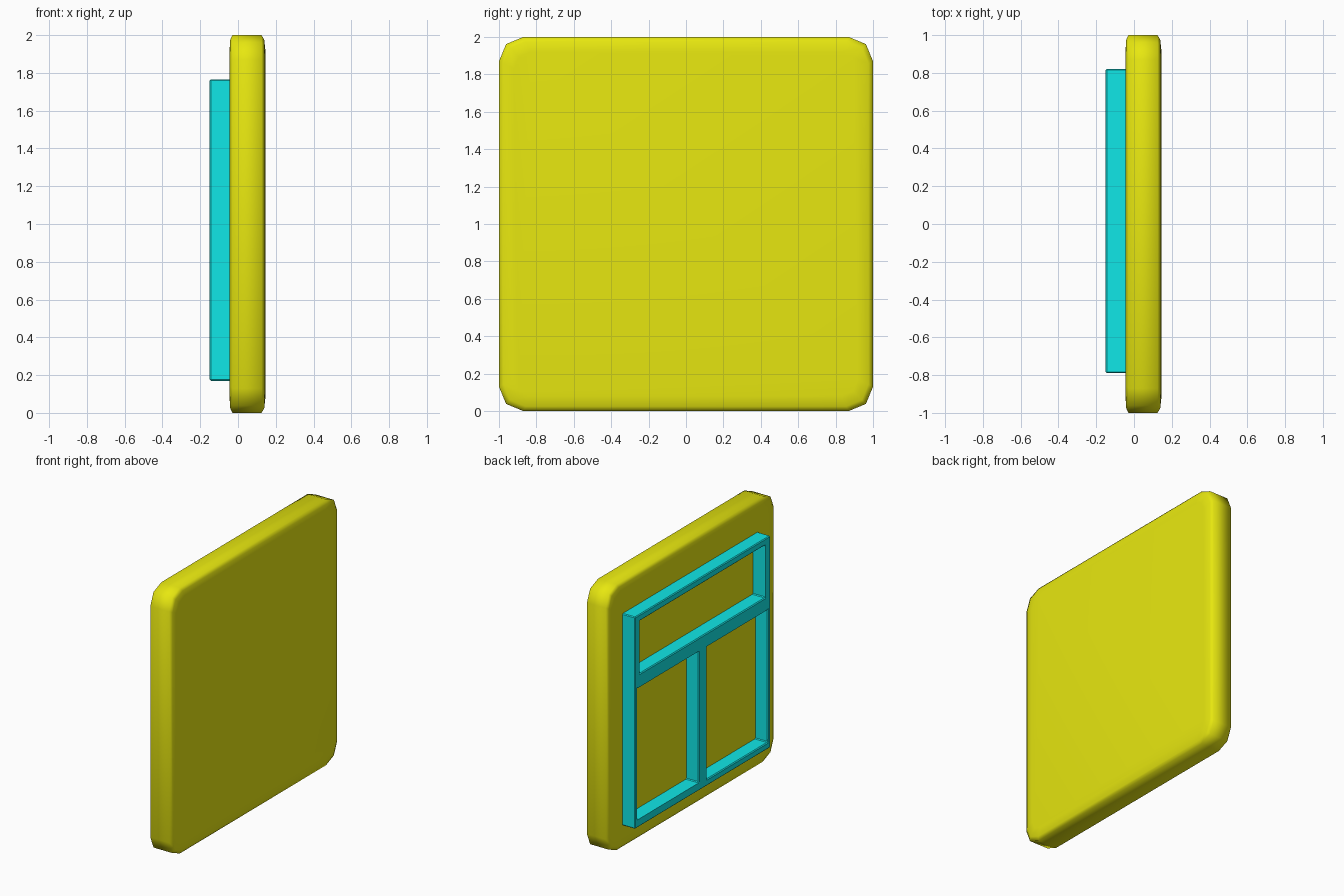
import bpy, bmesh, math

cube = bpy.data.objects.get("Cube")
if cube:
    bpy.data.objects.remove(cube, do_unlink=True)


def make_material(name, color):
    mat = bpy.data.materials.new(name)
    mat.use_nodes = True
    mat.diffuse_color = color
    mat.node_tree.nodes["Principled BSDF"].inputs["Base Color"].default_value = color
    return mat


yellow = make_material("yellow", (0.8, 0.8, 0.005, 1))
cyan = make_material("cyan", (0.005, 0.8, 0.8, 1))


def rounded_square(half, radius, segments=2):
    """Outline of a square with rounded corners, as (y, z) pairs."""
    points = []
    for quarter in range(4):
        mid = math.pi / 4 + quarter * math.pi / 2
        cy = math.copysign(half - radius, math.cos(mid))
        cz = math.copysign(half - radius, math.sin(mid))
        for i in range(segments + 1):
            a = (quarter + i / segments) * math.pi / 2
            points.append((cy + radius * math.cos(a), cz + radius * math.sin(a)))
    return points


# Panel: rounded square lofted across x with soft rims
bm = bmesh.new()
rings = []
for x, inset in [(-0.045, 0.08), (-0.041, 0.025), (-0.03, 0),
                 (0.125, 0), (0.139, 0.025), (0.145, 0.08)]:
    rings.append([bm.verts.new((x, y, z + 1))
                  for y, z in rounded_square(1 - inset, 0.13 - inset * 0.5)])
for a, b in zip(rings, rings[1:]):
    for i in range(len(a)):
        j = (i + 1) % len(a)
        bm.faces.new((a[i], a[j], b[j], b[i]))
bm.faces.new(rings[0])
bm.faces.new(rings[-1])
bmesh.ops.recalc_face_normals(bm, faces=bm.faces)
for face in bm.faces:
    face.smooth = True
mesh = bpy.data.meshes.new("panel")
bm.to_mesh(mesh)
bm.free()
mesh.materials.append(yellow)
bpy.context.collection.objects.link(bpy.data.objects.new("panel", mesh))

# Window frame: filled outline with three openings, extruded along x
curve = bpy.data.curves.new("window_frame", "CURVE")
curve.dimensions = "2D"
curve.fill_mode = "BOTH"
for y0, y1, z0, z1 in [(-0.79, 0.82, 0.17, 1.765),     # outer edge
                       (-0.73, 0.76, 1.32, 1.715),     # upper opening
                       (-0.76, -0.035, 0.22, 1.22),    # lower openings
                       (0.06, 0.79, 0.23, 1.22)]:
    spline = curve.splines.new("POLY")
    spline.points.add(3)
    spline.use_cyclic_u = True
    for p, (y, z) in zip(spline.points, [(y0, z0), (y1, z0), (y1, z1), (y0, z1)]):
        p.co = (y, z, 0, 1)
curve.extrude = 0.0575
curve.materials.append(cyan)
frame = bpy.data.objects.new("window_frame", curve)
frame.rotation_euler = (math.pi / 2, 0, math.pi / 2)
frame.location.x = -0.0925
bpy.context.collection.objects.link(frame)

# Turn the frame into a mesh with slightly softened edges
bpy.ops.object.select_all(action="DESELECT")
frame.select_set(True)
bpy.context.view_layer.objects.active = frame
bpy.ops.object.convert(target="MESH")
frame = bpy.context.object
bm = bmesh.new()
bm.from_mesh(frame.data)
bmesh.ops.remove_doubles(bm, verts=bm.verts, dist=0.0001)
bmesh.ops.recalc_face_normals(bm, faces=bm.faces)
for face in bm.faces:
    face.smooth = False
bm.to_mesh(frame.data)
bm.free()
bevel = frame.modifiers.new("soft_edges", "BEVEL")
bevel.width = 0.006
bevel.segments = 1
bevel.limit_method = "ANGLE"
